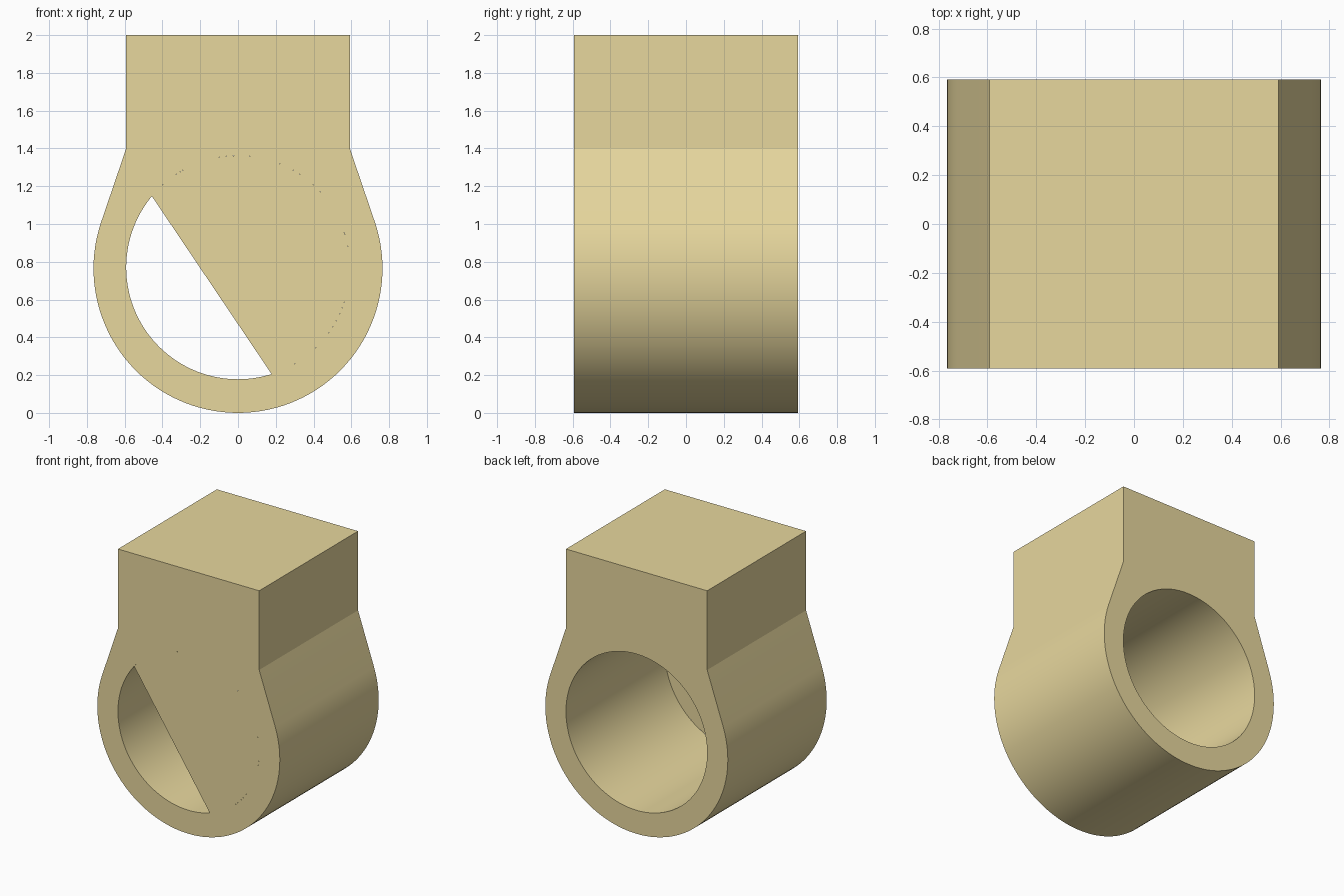
import bpy, bmesh, math

if "Cube" in bpy.data.objects:
    bpy.data.objects.remove(bpy.data.objects["Cube"])

HALF = 0.592            # half depth and half width of the block
R_OUT, CZ = 0.765, 0.765
R_IN, HZ = 0.592, 0.77

mat = bpy.data.materials.new("tan")
mat.diffuse_color = (0.80, 0.68, 0.34, 1)
mat.use_nodes = True
mat.node_tree.nodes["Principled BSDF"].inputs["Base Color"].default_value = mat.diffuse_color


def arc(r, cz, a0, a1, n):
    """Points (x, z) on an arc, angles in degrees."""
    return [(r * math.cos(math.radians(a0 + (a1 - a0) * i / n)),
             cz + r * math.sin(math.radians(a0 + (a1 - a0) * i / n)))
            for i in range(n + 1)]


def sheet(name, pts, y, depth=0.0):
    """Flat xz polygon facing -y, optionally extruded towards +y."""
    bm = bmesh.new()
    face = bm.faces.new([bm.verts.new((x, y, z)) for x, z in pts])
    if depth:
        ext = bmesh.ops.extrude_face_region(bm, geom=[face], use_keep_orig=True)
        moved = [g for g in ext["geom"] if isinstance(g, bmesh.types.BMVert)]
        bmesh.ops.translate(bm, verts=moved, vec=(0, depth, 0))
        bmesh.ops.recalc_face_normals(bm, faces=bm.faces)
    me = bpy.data.meshes.new(name)
    bm.to_mesh(me)
    bm.free()
    ob = bpy.data.objects.new(name, me)
    bpy.context.collection.objects.link(ob)
    me.materials.append(mat)
    return ob


# Body: round lower barrel blending by tangent flanks into a square block
body_pts = [(-HALF, 2), (-HALF, 1.4)]
body_pts += arc(R_OUT, CZ, 161.5, 378.5, 72)
body_pts += [(HALF, 1.4), (HALF, 2)]
body = sheet("ring_body", body_pts, -HALF, 2 * HALF)

# Through hole
cutter = sheet("hole_cutter", arc(R_IN, HZ, 0, 357, 119), -1, 2)
cutter.hide_render = True
cutter.hide_set(True)
cut = body.modifiers.new("hole", "BOOLEAN")
cut.operation, cut.object, cut.solver = "DIFFERENCE", cutter, "EXACT"
bpy.context.view_layer.objects.active = body
body.select_set(True)
bpy.ops.object.modifier_apply(modifier=cut.name)
bpy.data.objects.remove(cutter)
bpy.ops.object.shade_smooth_by_angle(angle=math.radians(12))

# Thin sheet closing the right part of the hole at the front
sheet("front_web", arc(R_IN, HZ, -72.5, 140.4, 60), -HALF)
